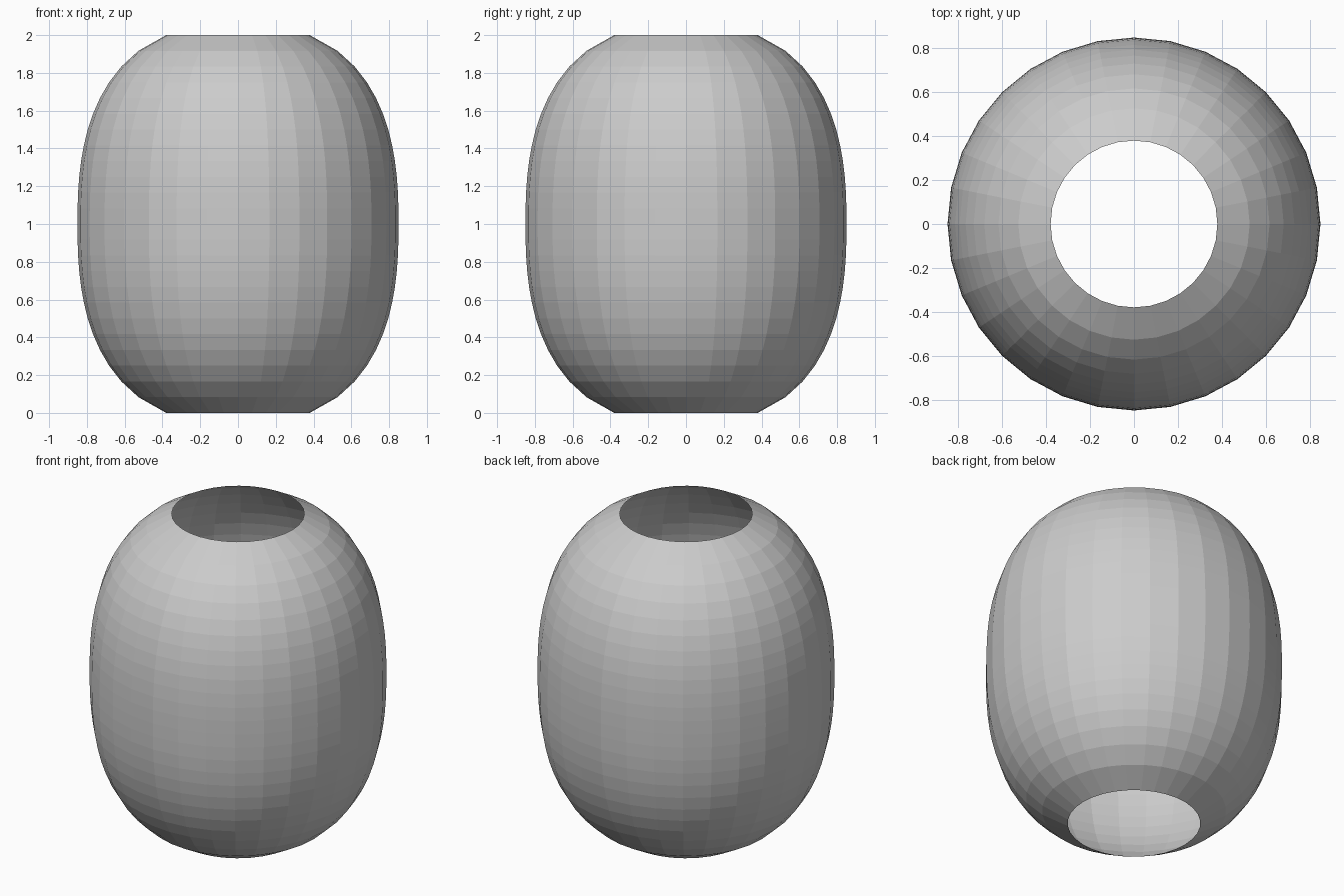
import bpy, bmesh, math

if "Cube" in bpy.data.objects:
    bpy.data.objects.remove(bpy.data.objects["Cube"])

SIDES, ROWS = 32, 24
R_MID, R_END, HEIGHT = 0.85, 0.38, 2.0
POWER = 2.5


def radius(z):
    # barrel profile: superellipse cut off at both openings
    t = abs(2 * z / HEIGHT - 1)
    cut = 1 - (R_END / R_MID) ** POWER
    return R_MID * (1 - cut * t ** POWER) ** (1 / POWER)


# Open paper lantern shell, spun around z
bm = bmesh.new()
rings = []
for i in range(ROWS + 1):
    z = HEIGHT * i / ROWS
    r = radius(z)
    rings.append([bm.verts.new((r * math.cos(a), r * math.sin(a), z))
                  for a in (2 * math.pi * k / SIDES for k in range(SIDES))])
for low, high in zip(rings, rings[1:]):
    for k in range(SIDES):
        n = (k + 1) % SIDES
        bm.faces.new((low[k], low[n], high[n], high[k]))

mesh = bpy.data.meshes.new("lantern_shade")
bm.to_mesh(mesh)
bm.free()
shade = bpy.data.objects.new("lantern_shade", mesh)
bpy.context.collection.objects.link(shade)
